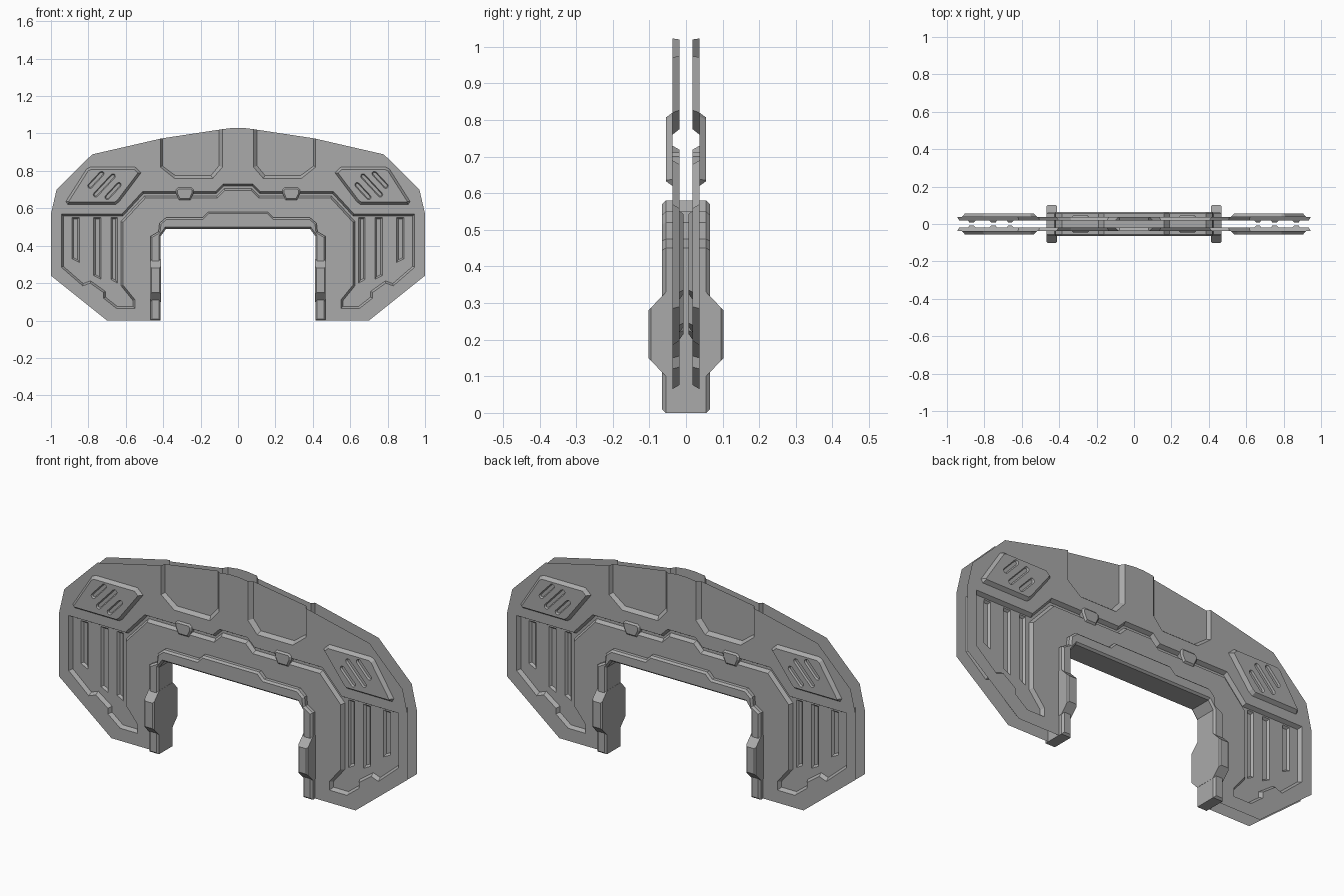
import bpy, bmesh, math
from mathutils import Vector

cube = bpy.data.objects.get("Cube")
if cube:
    bpy.data.objects.remove(cube, do_unlink=True)

grey = bpy.data.materials.new("plain_grey")
grey.use_nodes = True
tone = (0.4, 0.4, 0.4, 1)
grey.diffuse_color = tone
grey.node_tree.nodes["Principled BSDF"].inputs["Base Color"].default_value = tone

# Depth of each layer, measured outwards from the middle plane
SLOT, FLOOR, FACE, PAD, TRIM, CLAMP = 0.007, 0.018, 0.037, 0.055, 0.065, 0.102


def ccw(loop):
    area = sum(a[0] * b[1] - b[0] * a[1] for a, b in zip(loop, loop[1:] + loop[:1]))
    return list(loop) if area > 0 else list(reversed(loop))


def symmetric(half):
    """Close a right-hand half profile with its mirror image."""
    return ccw(half + [(-x, z) for x, z in reversed(half)])


def inset(loop, d):
    loop, out = ccw(loop), []
    for i, p in enumerate(loop):
        p, a, b = Vector(p), Vector(loop[i - 1]), Vector(loop[(i + 1) % len(loop)])
        u, v = (p - a).normalized(), (b - p).normalized()
        n, m = Vector((-u.y, u.x)), Vector((-v.y, v.x))
        out.append(tuple(p + (n + m) * d / (1 + n.dot(m))))
    return out


def fill(bm, loops, depth):
    """Flat front-facing sheet; loops after the first are holes."""
    edges = []
    for loop in loops:
        vs = [bm.verts.new((x, -depth, z)) for x, z in loop]
        edges += [bm.edges.new((vs[i - 1], vs[i])) for i in range(len(vs))]
    made = bmesh.ops.triangle_fill(bm, use_beauty=True, edges=edges, normal=(0, -1, 0))
    for f in made["geom"]:
        if isinstance(f, bmesh.types.BMFace):
            f.normal_update()
            if f.normal.y > 0:
                f.normal_flip()


def wall(bm, a, da, b, db, closed=True):
    """Strip joining two matching loops at two depths."""
    va = [bm.verts.new((x, -da, z)) for x, z in a]
    vb = [bm.verts.new((x, -db, z)) for x, z in b]
    n = len(a)
    for i in range(n if closed else n - 1):
        j = (i + 1) % n
        bm.faces.new((va[i], va[j], vb[j], vb[i]))


def stack(bm, layers, holes=()):
    """Walls through successive (loop, depth) layers, capped by the last."""
    layers = [(ccw(l), d) for l, d in layers]
    for (a, da), (b, db) in zip(layers, layers[1:]):
        wall(bm, a, da, b, db)
    fill(bm, [layers[-1][0], *holes], layers[-1][1])


def finish(bm, name, mirror_x=False):
    bmesh.ops.remove_doubles(bm, verts=bm.verts, dist=1e-5)
    me = bpy.data.meshes.new(name)
    bm.to_mesh(me)
    bm.free()
    me.materials.append(grey)
    ob = bpy.data.objects.new(name, me)
    bpy.context.collection.objects.link(ob)
    mod = ob.modifiers.new("mirror", "MIRROR")
    mod.use_axis = (mirror_x, True, False)
    mod.merge_threshold = 0.0001


# Shell plate with two notches at the top and one wide recess
notch = [(0.083, 1.023), (0.083, 0.82), (0.135, 0.76), (0.34, 0.76),
         (0.415, 0.82), (0.415, 0.972)]
notch_floor = [(0.102, 1.02), (0.102, 0.827), (0.145, 0.775), (0.335, 0.775),
               (0.405, 0.827), (0.405, 0.974)]
outline = symmetric([(0.025, 1.03)] + notch + [
    (0.78, 0.888), (0.97, 0.7), (1, 0.57), (1, 0.24), (0.7, 0),
    (0.414, 0), (0.414, 0.45), (0.385, 0.49)])
recess = symmetric([
    (0.08, 0.73), (0.12, 0.69), (0.51, 0.69), (0.62, 0.57), (0.945, 0.57),
    (0.945, 0.285), (0.83, 0.185), (0.79, 0.2), (0.72, 0.15), (0.72, 0.12),
    (0.65, 0.065), (0.55, 0.065), (0.55, 0.11), (0.615, 0.19), (0.615, 0.525),
    (0.495, 0.655), (0.11, 0.655), (0.07, 0.695)])
bm = bmesh.new()
fill(bm, [outline, recess], FACE)
finish(bm, "shell_plate")

bm = bmesh.new()
wall(bm, notch, FACE, notch_floor, FLOOR, closed=False)
fill(bm, [ccw(notch_floor)], FLOOR)
finish(bm, "top_notch", True)

# Recess floor with sunken slots on both legs
slots = []
for x0, x1, z0 in ((0.645, 0.68, 0.2), (0.732, 0.772, 0.22), (0.848, 0.888, 0.31)):
    right = [(x0, 0.552), (x0, z0), (x1, z0 + 0.02), (x1, 0.552)]
    slots += [ccw(right), ccw([(-x, z) for x, z in right])]
bm = bmesh.new()
stack(bm, [(recess, FACE), (inset(recess, 0.011), FLOOR)], slots)
finish(bm, "recess")
bm = bmesh.new()
for s in slots:
    stack(bm, [(s, FLOOR), (inset(s, 0.009), SLOT)])
finish(bm, "leg_slots")


# Raised diamond pads with slanted vents
def capsule(cx, cz, half, r):
    pts = []
    for end in (0, 1):
        base = math.radians(133) + end * math.pi
        ex, ez = cx + half * math.cos(base), cz + half * math.sin(base)
        for k in range(6):
            t = base - math.pi / 2 + k * math.pi / 5
            pts.append((ex + r * math.cos(t), ez + r * math.sin(t)))
    return ccw(pts)


pad = [(0.79, 0.82), (0.55, 0.82), (0.518, 0.79), (0.635, 0.635), (0.655, 0.62),
       (0.91, 0.62), (0.92, 0.637), (0.81, 0.81)]
vents = [capsule(0.76, 0.752, 0.045, 0.013), capsule(0.715, 0.722, 0.068, 0.013),
         capsule(0.668, 0.692, 0.045, 0.013)]
bm = bmesh.new()
stack(bm, [(pad, FACE), (inset(pad, 0.013), PAD)], vents)
for v in vents:
    stack(bm, [(v, PAD), (inset(v, 0.005), PAD - 0.009)])
finish(bm, "diamond_pad", True)

# Clips bridging the groove
clip = [(0.238, 0.7), (0.25, 0.711), (0.32, 0.711), (0.332, 0.7),
        (0.332, 0.68), (0.315, 0.643), (0.255, 0.643), (0.238, 0.68)]
bm = bmesh.new()
stack(bm, [(clip, FLOOR), (clip, FACE), (inset(clip, 0.008), FACE + 0.008)])
finish(bm, "groove_clip", True)

# Trim lining the opening, running through the whole thickness
trim = symmetric([
    (0.16, 0.58), (0.19, 0.55), (0.385, 0.55), (0.42, 0.52), (0.425, 0.475),
    (0.468, 0.45), (0.468, 0), (0.414, 0), (0.414, 0.45), (0.385, 0.49)])
bm = bmesh.new()
stack(bm, [(trim, 0), (trim, PAD), (inset(trim, 0.009), TRIM)])
finish(bm, "opening_trim")


# Thick clamps on the trim legs
def box(z0, z1):
    return [(0.413, z0), (0.469, z0), (0.469, z1), (0.413, z1)]


bm = bmesh.new()
stack(bm, [(box(0.1, 0.33), 0), (box(0.1, 0.33), PAD), (box(0.142, 0.288), CLAMP - 0.007),
           (inset(box(0.142, 0.288), 0.007), CLAMP)])
finish(bm, "leg_clamp", True)
